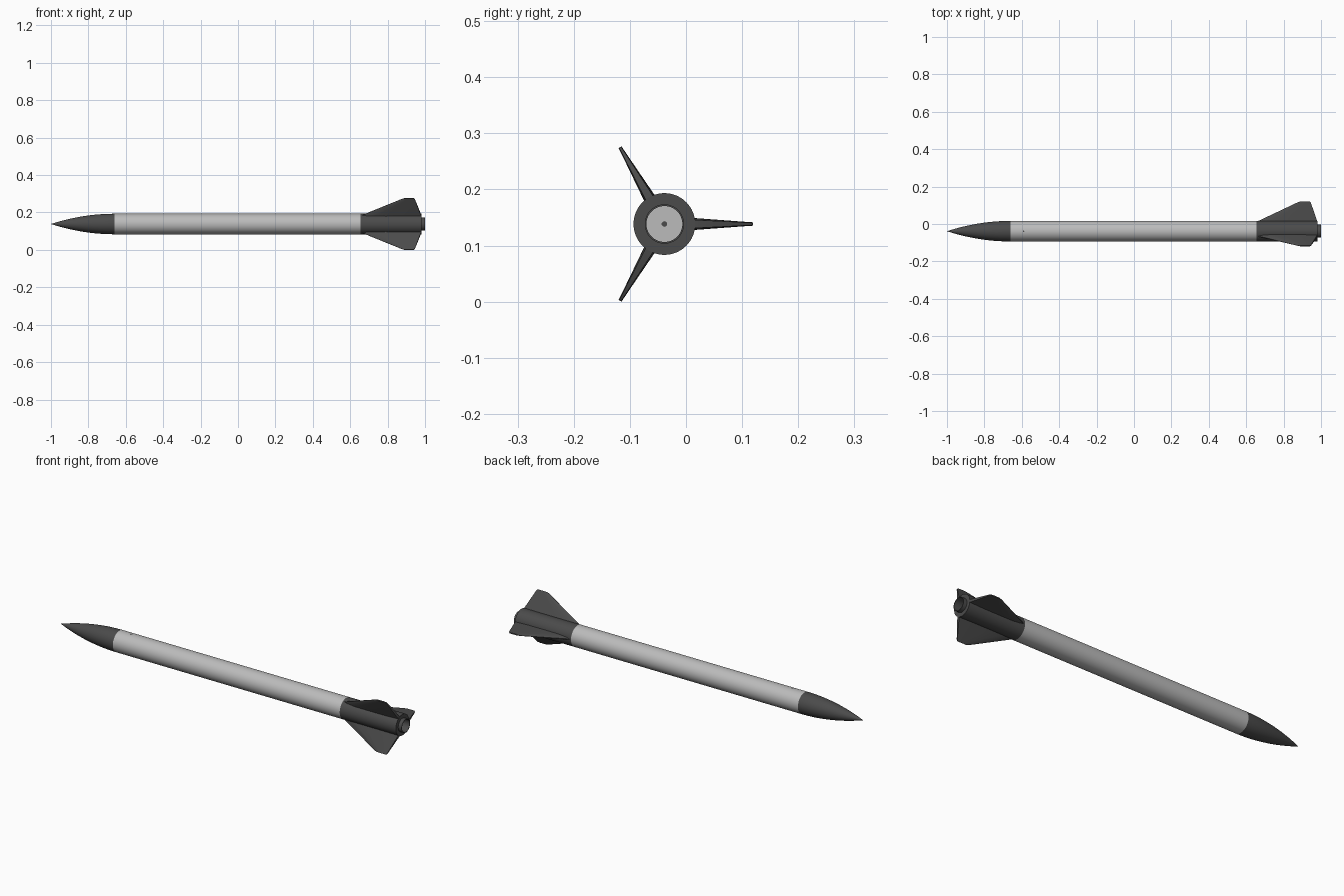
import bpy, bmesh, math
from mathutils import Matrix

if "Cube" in bpy.data.objects:
    bpy.data.objects.remove(bpy.data.objects["Cube"])

AXIS = Matrix.Translation((0, -0.0385, 0.1385))   # rocket centre line, along x
R = 0.055


def material(name, v):
    m = bpy.data.materials.new(name)
    m.diffuse_color = (v, v, v, 1)
    m.use_nodes = True
    m.node_tree.nodes["Principled BSDF"].inputs["Base Color"].default_value = m.diffuse_color
    return m


dark = material("dark grey", 0.07)
light = material("light grey", 0.5)


def finish(bm, name, mat, angle=35):
    bmesh.ops.recalc_face_normals(bm, faces=bm.faces)
    me = bpy.data.meshes.new(name)
    bm.to_mesh(me)
    bm.free()
    me.transform(AXIS)
    me.materials.append(mat)
    ob = bpy.data.objects.new(name, me)
    bpy.context.collection.objects.link(ob)
    bpy.ops.object.select_all(action='DESELECT')
    ob.select_set(True)
    bpy.context.view_layer.objects.active = ob
    bpy.ops.object.shade_smooth_by_angle(angle=math.radians(angle))
    return ob


def lathe(name, profile, mat, n=64):
    """Turn (x, radius) points around the centre line."""
    bm = bmesh.new()
    vs = [bm.verts.new((x, r, 0)) for x, r in profile]
    es = [bm.edges.new(p) for p in zip(vs, vs[1:])]
    bmesh.ops.spin(bm, geom=vs + es, cent=(0, 0, 0), axis=(1, 0, 0),
                   angle=2 * math.pi, steps=n, use_duplicate=False)
    bmesh.ops.remove_doubles(bm, verts=bm.verts, dist=1e-5)
    return finish(bm, name, mat)


# nose cone with a curved ogive outline
N = 16
nose = [(-1 + 0.34 * (i / N) ** 1.5, R * (1 - (1 - (i / N) ** 1.5) ** 2)) for i in range(N + 1)]
lathe("nose_cone", nose + [(-0.66, 0)], dark)

# main body tube
lathe("body_tube", [(-0.66, 0), (-0.66, R), (0.655, R), (0.655, 0)], light)

# fin can, open at the back around the motor tube
lathe("fin_can", [(0.655, 0.034), (0.655, R), (0.98, R), (0.98, 0.034)], dark)

# hollow motor tube with a pale plate and small dark hole deep inside
lathe("motor_tube", [(0.68, 0.032), (1.0, 0.032), (1.0, 0.035), (0.68, 0.035)], dark)
lathe("motor_plate", [(0.69, 0), (0.69, 0.033)], light)
lathe("plate_hole", [(0.692, 0), (0.692, 0.005), (0.69, 0.005)], dark, 16)

# three swept fins: tapered sections lofted from root to tip
SECTION = [(0, 0.15), (0.06, 0.6), (0.2, 0.95), (0.4, 1), (0.75, 0.95), (1, 0.7)]


def fin(name, angle):
    bm = bmesh.new()
    rings = []
    # radius, leading x, trailing x, half thickness
    for r, x0, x1, t in [(0.045, 0.655, 0.979, 0.011), (R, 0.665, 0.979, 0.0105),
                         (0.151, 0.868, 0.946, 0.0034), (0.158, 0.885, 0.94, 0.003)]:
        pts = [(x0 + (x1 - x0) * c, r, t * h) for c, h in SECTION]
        pts += [(x, y, -z) for x, y, z in reversed(pts)]
        rings.append([bm.verts.new(p) for p in pts])
    k = len(rings[0])
    for a, b in zip(rings, rings[1:]):
        for i in range(k):
            j = (i + 1) % k
            bm.faces.new((a[i], a[j], b[j], b[i]))
    bm.faces.new(rings[0])
    bm.faces.new(rings[-1])
    bm.transform(Matrix.Rotation(angle, 4, 'X'))
    finish(bm, name, dark, 30)


for i in range(3):
    fin(f"fin_{i + 1}", i * 2 * math.pi / 3)

# small vent hole on top of the body
bm = bmesh.new()
bmesh.ops.create_cone(bm, cap_ends=True, segments=16, radius1=0.004, radius2=0.004,
                      depth=0.004, matrix=Matrix.Translation((-0.59, 0, R - 0.0015)))
finish(bm, "vent_hole", dark)
